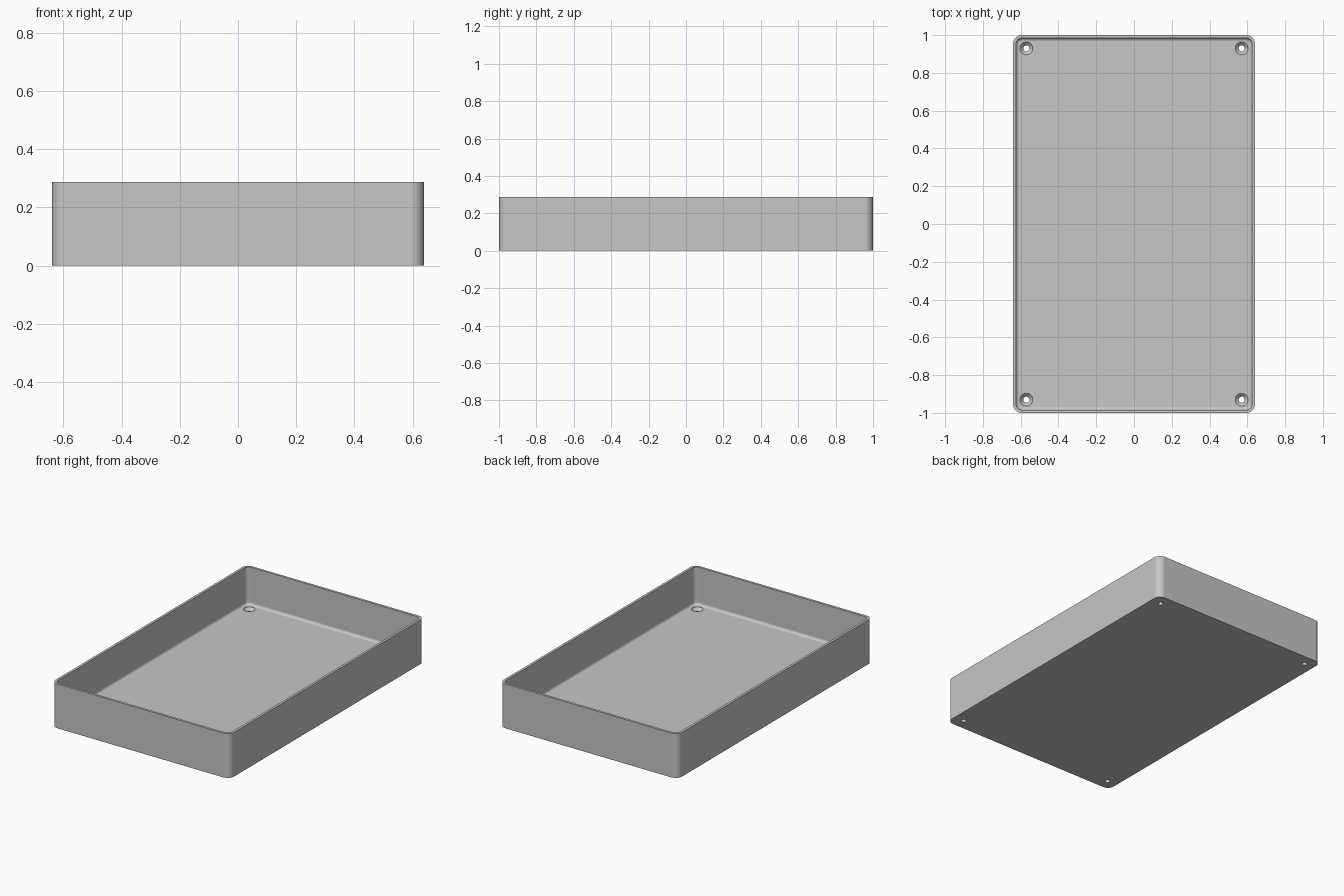
import bpy, bmesh
from math import sin, cos, pi, radians

cube = bpy.data.objects.get("Cube")
if cube:
    bpy.data.objects.remove(cube, do_unlink=True)

HALF_X, HALF_Y, HEIGHT = 0.64, 1.0, 0.287
WALL, FLOOR, FILLET, CORNER = 0.016, 0.043, 0.017, 0.045
HOLE_X, HOLE_Y = 0.57, 0.93

grey = bpy.data.materials.new("plain grey")
grey.use_nodes = True
grey.diffuse_color = (0.57, 0.57, 0.57, 1)
grey.node_tree.nodes["Principled BSDF"].inputs["Base Color"].default_value = grey.diffuse_color


def make_object(name, bm):
    bmesh.ops.recalc_face_normals(bm, faces=bm.faces)
    mesh = bpy.data.meshes.new(name)
    bm.to_mesh(mesh)
    bm.free()
    mesh.materials.append(grey)
    obj = bpy.data.objects.new(name, mesh)
    bpy.context.collection.objects.link(obj)
    return obj


def skin(bm, rings):
    """Join a stack of point rings into a closed solid."""
    loops = [[bm.verts.new(p) for p in ring] for ring in rings]
    for a, b in zip(loops, loops[1:]):
        for i in range(len(a)):
            j = (i + 1) % len(a)
            bm.faces.new((a[i], a[j], b[j], b[i]))
    bm.faces.new(loops[0])
    bm.faces.new(loops[-1])


def rounded_rect(inset, z, steps=8):
    r = CORNER - inset
    points = []
    for k, (sx, sy) in enumerate([(1, 1), (-1, 1), (-1, -1), (1, -1)]):
        for i in range(steps + 1):
            a = (k + i / steps) * pi / 2
            points.append((sx * (HALF_X - CORNER) + r * cos(a),
                           sy * (HALF_Y - CORNER) + r * sin(a), z))
    return points


def circle(x, y, r, z, n=32):
    return [(x + r * cos(2 * pi * i / n), y + r * sin(2 * pi * i / n), z) for i in range(n)]


# Open tray: outer wall, rim, inner wall and a rounded edge around the floor
section = [(0, 0), (0, HEIGHT), (WALL, HEIGHT)]
for i in range(7):
    a = i / 6 * pi / 2
    section.append((WALL + FILLET * (1 - cos(a)), FLOOR + FILLET * (1 - sin(a))))
bm = bmesh.new()
skin(bm, [rounded_rect(d, z) for d, z in section])
tray = make_object("tray", bm)

# Countersunk screw holes through the floor corners
hole = [(0.016, -0.05), (0.016, FLOOR - 0.02), (0.034, FLOOR - 0.002), (0.034, FLOOR + 0.05)]
bm = bmesh.new()
for sx in (-1, 1):
    for sy in (-1, 1):
        skin(bm, [circle(sx * HOLE_X, sy * HOLE_Y, r, z) for r, z in hole])
cutter = make_object("screw_hole_cutter", bm)
cutter.hide_render = True

cut = tray.modifiers.new("screw holes", "BOOLEAN")
cut.operation = "DIFFERENCE"
cut.solver = "EXACT"
cut.object = cutter
bpy.ops.object.select_all(action="DESELECT")
bpy.context.view_layer.objects.active = tray
tray.select_set(True)
bpy.ops.object.modifier_apply(modifier=cut.name)
bpy.data.objects.remove(cutter, do_unlink=True)

# Smooth curves, crisp rim and clean flat panels
bpy.ops.object.shade_smooth_by_angle(angle=radians(30))
weighted = tray.modifiers.new("flat panels", "WEIGHTED_NORMAL")
weighted.keep_sharp = True
